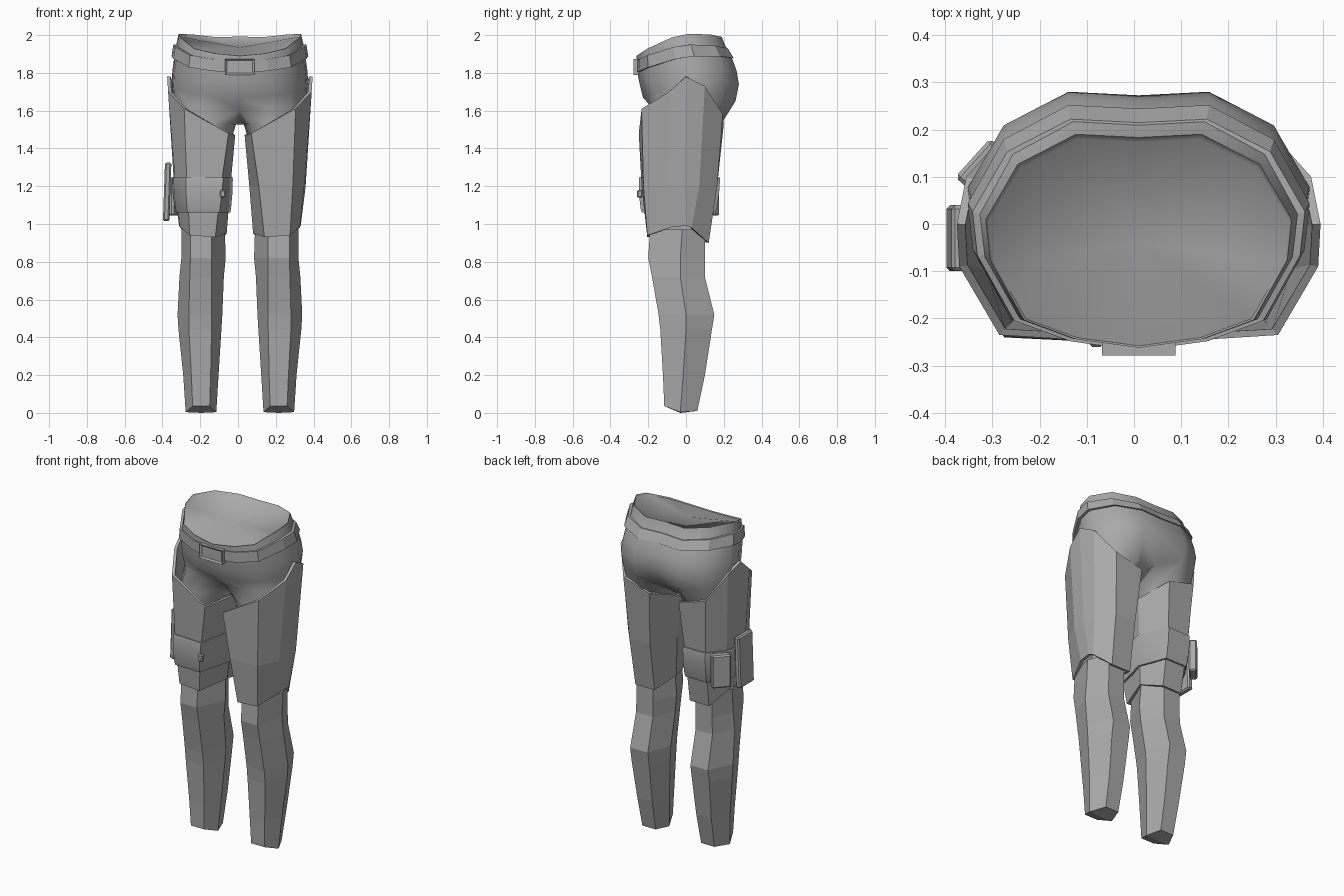
import bpy, bmesh, math
from mathutils import Vector

if "Cube" in bpy.data.objects:
    bpy.data.objects.remove(bpy.data.objects["Cube"])

CX = 0.01  # plane of left/right symmetry

grey = bpy.data.materials.new("grey")
grey.diffuse_color = (0.4, 0.4, 0.4, 1)
grey.use_nodes = True
grey.node_tree.nodes["Principled BSDF"].inputs["Base Color"].default_value = grey.diffuse_color


def finish(name, bm, smooth=None):
    bmesh.ops.recalc_face_normals(bm, faces=bm.faces[:])
    me = bpy.data.meshes.new(name)
    bm.to_mesh(me)
    bm.free()
    me.materials.append(grey)
    ob = bpy.data.objects.new(name, me)
    bpy.context.collection.objects.link(ob)
    ob.location.x = CX
    if smooth:
        bpy.ops.object.select_all(action='DESELECT')
        ob.select_set(True)
        bpy.context.view_layer.objects.active = ob
        bpy.ops.object.shade_smooth_by_angle(angle=math.radians(smooth))
    return ob


def bridge(bm, a, b):
    n = len(a)
    for i in range(n):
        bm.faces.new((a[i], a[(i + 1) % n], b[(i + 1) % n], b[i]))


def fan(bm, ring, point):
    c = bm.verts.new(point)
    for i in range(len(ring)):
        bm.faces.new((ring[i], ring[(i + 1) % len(ring)], c))


def loft(rings, side=1, closed=False):
    """Skin a list of equal rings; side=-1 mirrors across x."""
    bm = bmesh.new()
    vs = [[bm.verts.new((x * side, y, z)) for x, y, z in r] for r in rings]
    for a, b in zip(vs, vs[1:]):
        bridge(bm, a, b)
    if closed:
        bridge(bm, vs[-1], vs[0])
    return bm, vs


def box(name, loc, size, rot=(0, 0, 0), bevel=0.006):
    bm = bmesh.new()
    bmesh.ops.create_cube(bm, size=1)
    for v in bm.verts:
        v.co = Vector(size) * v.co
    ob = finish(name, bm)
    ob.location = loc
    ob.rotation_euler = rot
    if bevel:
        m = ob.modifiers.new("bevel", 'BEVEL')
        m.width, m.segments = bevel, 1
    return ob


# Waist outline, half of it, front centre to back centre
HALF = [(0, -1), (.41, -.92), (.75, -.74), (.97, -.18), (1, .2), (.79, .72), (.41, 1), (0, .97)]


def waist_ring(w, yf, yb, zf, zs, zb):
    pts = []
    for x, t in HALF:
        z = zs + (zb - zf) / 2 * t + ((zf + zb) / 2 - zs) * t * t
        pts.append((x * w, (yf + yb) / 2 + t * (yb - yf) / 2, z))
    return pts + [(-x, y, z) for x, y, z in pts[-2:0:-1]]


# Pelvis: lofted hips that split into two upper legs
rings = [waist_ring(*r) for r in (
    (.318, -.258, .18, 1.885, 1.985, 1.975),
    (.324, -.262, .19, 1.89, 1.998, 1.99),
    (.335, -.262, .205, 1.86, 1.95, 1.95),
    (.345, -.258, .24, 1.80, 1.89, 1.89),
    (.357, -.245, .268, 1.74, 1.81, 1.81),
    (.362, -.228, .28, 1.67, 1.74, 1.74),
    (.355, -.20, .262, 1.61, 1.66, 1.65))]
bm, vs = loft(rings)
fan(bm, vs[0], (0, -.04, 1.935))
low = vs[-1]
low[0].co = (0, -.15, 1.60)
low[7].co = (0, .2, 1.60)
crotch = bm.verts.new((0, .01, 1.525))
for side in (1, -1):
    idx = list(range(8)) if side == 1 else [0] + list(range(13, 6, -1))
    loop = [low[i] for i in idx] + [crotch]
    prev = loop
    for z, rx, ry, cx in ((1.53, .165, .20, .185), (1.4, .13, .17, .19)):
        ring = []
        for k in range(9):
            a = math.radians(-140 + 280 * k / 7) if k < 8 else math.pi
            ring.append(bm.verts.new((side * (cx + rx * math.cos(a)), ry * math.sin(a) - .01, z)))
        bridge(bm, prev, ring)
        prev = ring
    bm.faces.new(prev)
finish("pelvis", bm, 60)

# Belt: flat band following the hips
belt = [waist_ring(*r) for r in (
    (.335, -.25, .20, 1.862, 1.945, 1.93),
    (.352, -.268, .222, 1.862, 1.945, 1.93),
    (.362, -.268, .252, 1.80, 1.882, 1.878),
    (.34, -.25, .235, 1.80, 1.882, 1.878))]
finish("belt", loft(belt, closed=True)[0])

# Buckle: plate with a recessed centre
bm = bmesh.new()
bmesh.ops.create_cube(bm, size=1)
for v in bm.verts:
    v.co = Vector((.155, .03, .085)) * v.co
bm.faces.ensure_lookup_table()
front = min(bm.faces, key=lambda f: f.calc_center_median().y)
bmesh.ops.inset_region(bm, faces=[front], thickness=.014)
for v in front.verts:
    v.co.y += .008
buckle = finish("buckle", bm)
buckle.location = (CX, -.263, 1.832)

# Thigh armour: sleeves, points from front inner round the outside to inner
THIGH = [
    [(.06, -.25, 1.48), (.295, -.235, 1.61), (.38, -.09, 1.70), (.385, 0, 1.78),
     (.365, .1, 1.73), (.28, .195, 1.58), (.1, .2, 1.53), (.025, .02, 1.47)],
    [(.10, -.235, 1.2), (.28, -.225, 1.2), (.34, -.1, 1.2), (.348, -.01, 1.2),
     (.335, .07, 1.2), (.26, .165, 1.2), (.12, .165, 1.2), (.05, 0, 1.2)],
    [(.13, -.205, .93), (.265, -.205, .94), (.318, -.07, .985), (.322, 0, .99),
     (.315, .03, .98), (.25, .12, .90), (.12, .12, .90), (.07, -.02, .95)]]

# Shin: z, front y, middle y, back y, then x inner, x front inner, x front outer, x outer
SHIN = [
    (.97, -.19, -.02, .10, .08, .15, .262, .31),
    (.82, -.2, -.03, .10, .075, .15, .262, .31),
    (.72, -.18, -.03, .10, .085, .15, .265, .32),
    (.52, -.145, 0, .15, .093, .15, .27, .33),
    (.44, -.136, 0, .137, .098, .15, .27, .325),
    (.2, -.122, -.015, .1, .113, .155, .257, .30),
    (.02, -.115, -.03, .06, .125, .16, .25, .287)]

for side, label in ((1, "left"), (-1, "right")):
    thigh = finish(label + "_thigh_armour", loft(THIGH, side)[0])
    m = thigh.modifiers.new("thickness", 'SOLIDIFY')
    m.thickness, m.offset = .018, -1

    rings = []
    for z, yf, ym, yb, xi, xa, xb, xo in SHIN:
        d = .016 if z < .1 else 0
        rings.append([(xa, yf, z + d), (xb, yf, z + d), (xo, ym, z - d),
                      (xb - .005, yb, z - d * .6), (xa - .005, yb, z - d * .6), (xi, ym, z - d)])
    bm, vs = loft(rings, side)
    bm.faces.new(vs[0])
    fan(bm, vs[-1], (side * .205, -.03, .0))
    finish(label + "_shin", bm)

# Thigh strap: padded band round one thigh
rings = []
for z, grow in ((1.06, .96), (1.06, 1.07), (1.08, 1.09), (1.16, 1.09), (1.235, 1.06), (1.25, 1.04), (1.25, .94)):
    a, b = (THIGH[1], THIGH[2]) if z < 1.2 else (THIGH[1], THIGH[0])
    ring = []
    for p, q in zip(a, b):
        f = (z - 1.2) / (q[2] - 1.2)
        ring.append((.2 + (p[0] + (q[0] - p[0]) * f - .2) * grow,
                     -.02 + (p[1] + (q[1] - p[1]) * f + .02) * grow, z))
    rings.append(ring)
finish("thigh_strap", loft(rings, -1, closed=True)[0], 35)

# Strap stud and pouches
box("strap_stud", (-.08, -.245, 1.16), (.03, .03, .04))
box("side_pouch", (-.375, -.03, 1.17), (.034, .14, .31), (0, math.radians(2), 0), .008)
box("rear_pouch", (-.325, .125, 1.145), (.045, .11, .2), (0, 0, math.radians(-42)), .008)
